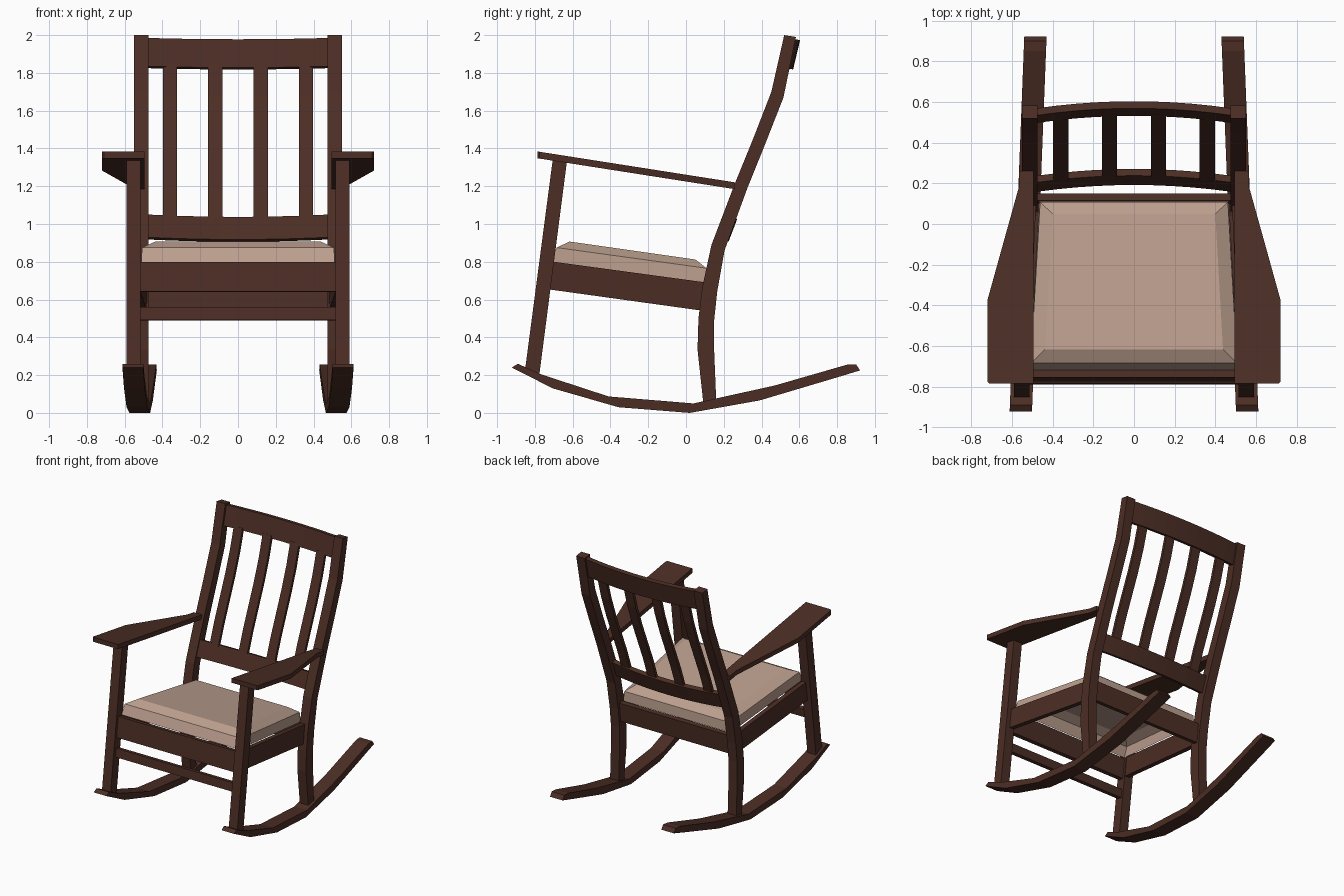
import bpy, bmesh

if "Cube" in bpy.data.objects:
    bpy.data.objects.remove(bpy.data.objects["Cube"])


def material(name, rgb):
    m = bpy.data.materials.new(name)
    m.diffuse_color = (*rgb, 1)
    m.use_nodes = True
    m.node_tree.nodes["Principled BSDF"].inputs["Base Color"].default_value = m.diffuse_color
    return m


WOOD = material("dark_wood", (0.072, 0.027, 0.018))
FABRIC = material("beige_fabric", (0.50, 0.345, 0.27))


def loft(name, rings, mat=WOOD, cap_start=True):
    """Skin a list of equal-sized closed rings, capping the ends."""
    bm = bmesh.new()
    loops = [[bm.verts.new(p) for p in r] for r in rings]
    n = len(loops[0])
    for a, b in zip(loops, loops[1:]):
        for i in range(n):
            j = (i + 1) % n
            bm.faces.new((a[i], a[j], b[j], b[i]))
    if cap_start:
        bm.faces.new(loops[0][::-1])
    bm.faces.new(loops[-1])
    bmesh.ops.recalc_face_normals(bm, faces=bm.faces)
    me = bpy.data.meshes.new(name)
    bm.to_mesh(me)
    bm.free()
    me.materials.append(mat)
    ob = bpy.data.objects.new(name, me)
    bpy.context.collection.objects.link(ob)
    return ob


def strip(name, pairs, xmid, half):
    """Bar along a path of (y1, z1, y2, z2) edge pairs; xmid(y) is its centre line."""
    return loft(name, [[(xmid(y1) - half, y1, z1), (xmid(y1) + half, y1, z1),
                        (xmid(y2) + half, y2, z2), (xmid(y2) - half, y2, z2)]
                       for y1, z1, y2, z2 in pairs])


def crossbar(name, section, half, bulge=(0, 0), steps=1):
    """Bar across x with a yz section, bowed by the bulge vector."""
    rings = []
    for i in range(steps + 1):
        t = 2 * i / steps - 1
        k = 1 - t * t
        rings.append([(t * half, y + bulge[0] * k, z + bulge[1] * k) for y, z in section])
    return loft(name, rings)


ROCKER = [(-.89, .26, -.922, .24), (-.77, .205, -.706, .13), (-.41, .087, -.357, .03),
          (.04, .05, .02, 0), (.47, .145, .39, .066), (.852, .255, .78, .182),
          (.90, .257, .922, .225)]
POST = [(.52, 2.0, .582, 1.99), (.452, 1.70, .516, 1.67), (.355, 1.45, .42, 1.425),
        (.257, 1.21, .325, 1.19), (.135, .89, .204, .86), (.085, .66, .165, .64),
        (.066, .50, .149, .49), (.061, .335, .149, .335), (.093, .04, .16, .06)]
ARM = [(.495, -.786), (.71, -.786), (.72, -.776), (.72, -.37), (.567, .18), (.567, .26), (.495, .26)]


def arm_z(y):
    return 1.384 - 0.1565 * (y + .786)


for s, side in ((1, "right"), (-1, "left")):
    # curved runners, slightly toed in at the back
    strip("rocker_" + side, ROCKER, lambda y: s * (.521 - .039 * y), .055)
    # curved back posts and raked front legs
    strip("back_post_" + side, POST, lambda y: s * .5125, .0375)
    strip("front_leg_" + side, [(-.705, 1.345, -.63, 1.335), (-.853, .22, -.778, .19)],
          lambda y: s * .5525, .0375)
    # flat tapered armrests
    loft("armrest_" + side, [[(s * x, y, arm_z(y) - d) for x, y in ARM] for d in (.036, 0)])
    # seat side rails
    strip("side_rail_" + side, [(-.70, .80, -.72, .653), (.11, .69, .095, .54)],
          lambda y: s * (.50 - .046 * (y - .11)), .0185)

# seat front and back rails, front stretcher
crossbar("front_rail", [(-.755, .80), (-.718, .795), (-.738, .64), (-.775, .642)], .516)
crossbar("back_rail", [(.115, .69), (.15, .685), (.135, .535), (.10, .54)], .478)
crossbar("front_stretcher", [(-.782, .56), (-.747, .555), (-.755, .49), (-.79, .493)], .516)

# bowed back rest rails
crossbar("top_rail", [(.535, 1.985), (.570, 1.98), (.533, 1.825), (.498, 1.835)], .476, (.034, -.007), 10)
crossbar("lower_back_rail", [(.205, 1.05), (.238, 1.038), (.192, .918), (.159, .93)], .476, (.033, -.012), 10)

# curved back slats
SLAT = [(.21, 1.03), (.268, 1.19), (.335, 1.35), (.402, 1.51), (.464, 1.68), (.512, 1.85)]
for i, x in enumerate((-.36, -.12, .12, .36)):
    b = .034 * (1 - (x / .476) ** 2)
    strip(f"back_slat_{i + 1}", [(y + b - .011, z, y + b + .011, z - .006) for y, z in SLAT],
          lambda y: x, .0375)


# cushion with a bevelled top, open underneath
def ring(xf, yf, zf, xb, yb, zb):
    return [(-xf, yf, zf), (xf, yf, zf), (xb, yb, zb), (-xb, yb, zb)]


loft("seat_cushion", [ring(.512, -.718, .80, .468, .113, .69),
                      ring(.508, -.685, .875, .462, .108, .766),
                      ring(.438, -.617, .907, .40, .05, .812)], FABRIC, cap_start=False)
